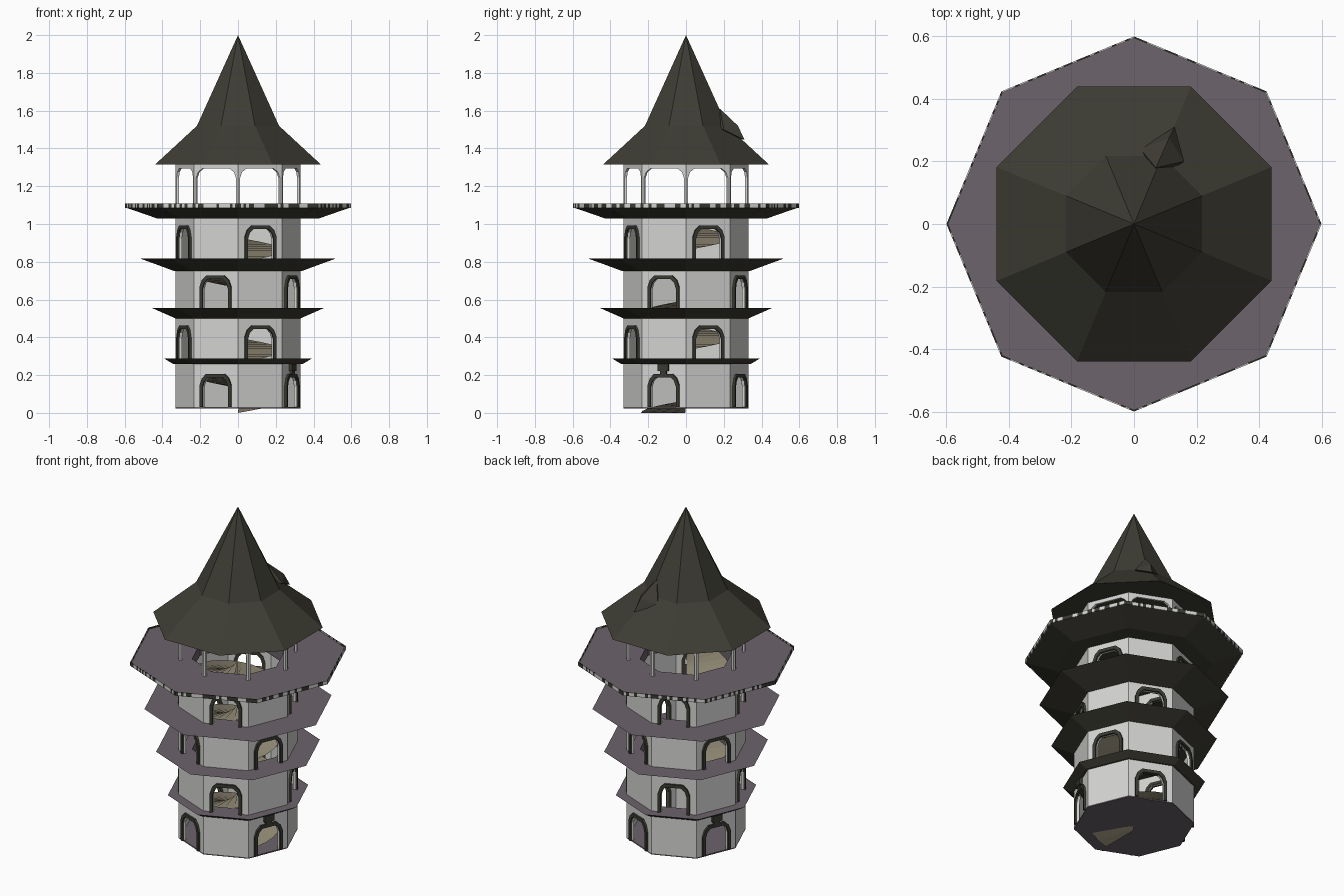
import bpy, bmesh, math, random
from mathutils import Vector

if "Cube" in bpy.data.objects:
    bpy.data.objects.remove(bpy.data.objects["Cube"])

random.seed(4)

def mat(name, rgb):
    m = bpy.data.materials.new(name)
    m.diffuse_color = (*rgb, 1)
    m.use_nodes = True
    m.node_tree.nodes["Principled BSDF"].inputs["Base Color"].default_value = m.diffuse_color
    return m

PLASTER = mat("pale_plaster", (0.66, 0.66, 0.65))
ROOF = mat("dark_olive_roof", (0.048, 0.046, 0.034))
FLOOR = mat("purple_grey_floor", (0.15, 0.125, 0.145))
STAIR = mat("tan_stair", (0.27, 0.24, 0.17))
WOOD = mat("dark_frame", (0.042, 0.042, 0.032))

R = 0.33                                # wall corner radius
APO = R * math.cos(math.pi / 8)         # wall face distance
SIDE = R * math.sin(math.pi / 8)        # half the width of a face

def finish(bm, name, mats, recalc=True):
    if recalc:
        bmesh.ops.recalc_face_normals(bm, faces=bm.faces)
    me = bpy.data.meshes.new(name)
    bm.to_mesh(me)
    bm.free()
    for m in mats:
        me.materials.append(m)
    ob = bpy.data.objects.new(name, me)
    bpy.context.collection.objects.link(ob)
    return ob

def prism(bm, pts, ang, d0, d1, d1_scale=1.0):
    """Extrude a (u, z) outline along the outward direction of one tower side."""
    a = math.radians(ang)
    n, t = Vector((math.cos(a), math.sin(a), 0)), Vector((-math.sin(a), math.cos(a), 0))
    def row(d, s):
        return [bm.verts.new(n * d + t * u * s + Vector((0, 0, z))) for u, z in pts]
    A, B = row(d0, d1_scale), row(d1, 1.0)
    bm.faces.new(A[::-1])
    bm.faces.new(B)
    for i in range(len(pts)):
        j = (i + 1) % len(pts)
        bm.faces.new((A[i], A[j], B[j], B[i]))

def rings(profile, rot=0.0, closed=True, n=8):
    """Revolve an (r, z) profile with flat sides; faces keep the profile order."""
    bm = bmesh.new()
    loops = []
    for r, z in profile:
        loops.append([bm.verts.new((r * math.cos(rot + k * math.tau / n),
                                    r * math.sin(rot + k * math.tau / n), z)) for k in range(n)])
    for i in range(len(profile) if closed else len(profile) - 1):
        A, B = loops[i], loops[(i + 1) % len(profile)]
        for k in range(n):
            f = bm.faces.new((A[k], A[(k + 1) % n], B[(k + 1) % n], B[k]))
            f.material_index = i
    return bm, loops

def arch(w, z0, spring, top, flat):
    """Door-shaped outline with a chamfered head, left foot to right foot."""
    mid = ((w + flat) / 2 + w * 0.06, spring + (top - spring) * 0.62)
    return [(-w, z0), (-w, spring), (-mid[0], mid[1]), (-flat, top),
            (flat, top), (mid[0], mid[1]), (w, spring), (w, z0)]

# --- storeys: walls with arched openings on alternating sides, plus frames
levels = [0.03, 0.285, 0.55, 0.815, 1.05]
for s in range(4):
    z0, z1 = levels[s], levels[s + 1]
    wall, frames = bmesh.new(), bmesh.new()
    for k in range(8):
        ang = 22.5 + 45 * k
        opened = (k % 2 == 1) if s % 2 == 0 else (k % 2 == 0)
        outline = [(SIDE, z0), (SIDE, z1), (-SIDE, z1), (-SIDE, z0)]
        scale = (APO - 0.012) / APO
        if opened:
            inner = arch(0.073, z0, z0 + 0.108, z0 + 0.158, 0.043)
            outer = arch(0.09, z0, z0 + 0.116, z0 + 0.177, 0.051)
            prism(wall, outline + inner, ang, APO - 0.012, APO, scale)
            prism(frames, outer + inner[::-1], ang, APO - 0.014, APO + 0.012)
        else:
            prism(wall, outline, ang, APO - 0.012, APO, scale)
    finish(wall, f"storey_wall_{s + 1}", [PLASTER])
    finish(frames, f"arch_frames_{s + 1}", [WOOD])

# --- hanging boards above the two main doors
boards = bmesh.new()
for ang in (157.5, 337.5):
    prism(boards, [(-0.03, 0.222), (0.03, 0.222), (0.03, 0.26), (-0.03, 0.26)], ang, APO, APO + 0.018)
    prism(boards, [(-0.018, 0.2), (0.018, 0.2), (0.018, 0.222), (-0.018, 0.222)], ang, APO, APO + 0.014)
finish(boards, "door_boards", [WOOD])

# --- base floor
bm, loops = rings([(R, 0.024), (R, 0.031)], closed=False)
bm.faces.new(loops[0])
bm.faces.new(loops[1])
for f in bm.faces:
    f.material_index = 0
finish(bm, "base_floor", [FLOOR])

# --- flaring eaves: flat walkway on top, dark sloped underside
HOLE = 0.255
for i, (rb, zb, rt, zt) in enumerate([(0.345, 0.26, 0.39, 0.287), (0.33, 0.5, 0.455, 0.555),
                                      (0.335, 0.75, 0.52, 0.818), (0.43, 1.03, 0.597, 1.088)]):
    prof = [(HOLE, zt), (rt, zt), (rb, zb), (HOLE, zb)]
    if i == 3:
        prof = [(HOLE, 1.1), (rt, 1.1), (rt, zt), (rb, zb), (HOLE, zb)]
        bm, _ = rings(prof)
        finish(bm, "balcony_deck", [FLOOR, ROOF, ROOF, ROOF, FLOOR])
    else:
        bm, _ = rings(prof)
        finish(bm, f"eave_{i + 1}", [FLOOR, ROOF, ROOF, FLOOR])

# --- speckled balcony rim made of small light and dark tiles
rim = bmesh.new()
ra, rs = 0.597 * math.cos(math.pi / 8), 0.597 * math.sin(math.pi / 8)
N = 30
for k in range(8):
    for j in range(N):
        u0, u1 = -rs + 2 * rs * j / N, -rs + 2 * rs * (j + 1) / N
        first = len(rim.faces)
        prism(rim, [(u0, 1.086), (u1, 1.086), (u1, 1.108), (u0, 1.108)], 22.5 + 45 * k, ra - 0.003, ra + 0.002)
        rim.faces.ensure_lookup_table()
        m = random.choice((0, 1))
        for f in rim.faces[first:]:
            f.material_index = m
finish(rim, "balcony_rim", [WOOD, PLASTER])

# --- open lantern storey with slim corner posts and wide arches
posts = bmesh.new()
for k in range(8):
    inner = arch(0.114, 1.1, 1.245, 1.293, 0.078)
    prism(posts, [(SIDE, 1.1), (SIDE, 1.32), (-SIDE, 1.32), (-SIDE, 1.1)] + inner,
          22.5 + 45 * k, APO - 0.012, APO, (APO - 0.012) / APO)
finish(posts, "belvedere_arcade", [PLASTER])

# --- two-pitch octagonal spire
bm, loops = rings([(0.475, 1.315), (0.235, 1.52)], rot=math.pi / 8, closed=False)
tip = bm.verts.new((0, 0, 2.0))
for k in range(8):
    bm.faces.new((loops[1][k], loops[1][(k + 1) % 8], tip))
bm.faces.new(loops[0])
finish(bm, "spire_roof", [ROOF])

# --- small hooded dormer on the back of the spire
bm = bmesh.new()
for p in [(0.07, 0.18, 1.61), (0.112, 0.275, 1.52), (0.13, 0.31, 1.445),
          (0.02, 0.24, 1.49), (0.16, 0.2, 1.5), (0.05, 0.12, 1.5)]:
    bm.verts.new(p)
bmesh.ops.convex_hull(bm, input=bm.verts)
finish(bm, "roof_dormer", [ROOF])

# --- spiral ramp rising anticlockwise from the front
bm = bmesh.new()
PITCH, SEG, TURNS = 0.265, 24, 4.1
prev = None
for i in range(int(TURNS * SEG) + 1):
    a = -math.pi / 2 + i * math.tau / SEG
    z = PITCH * i / SEG
    cur = [bm.verts.new((r * math.cos(a), r * math.sin(a), z)) for r in (0.004, 0.238)]
    if prev:
        bm.faces.new((prev[0], prev[1], cur[1], cur[0]))
    prev = cur
finish(bm, "spiral_ramp", [STAIR], recalc=False)
